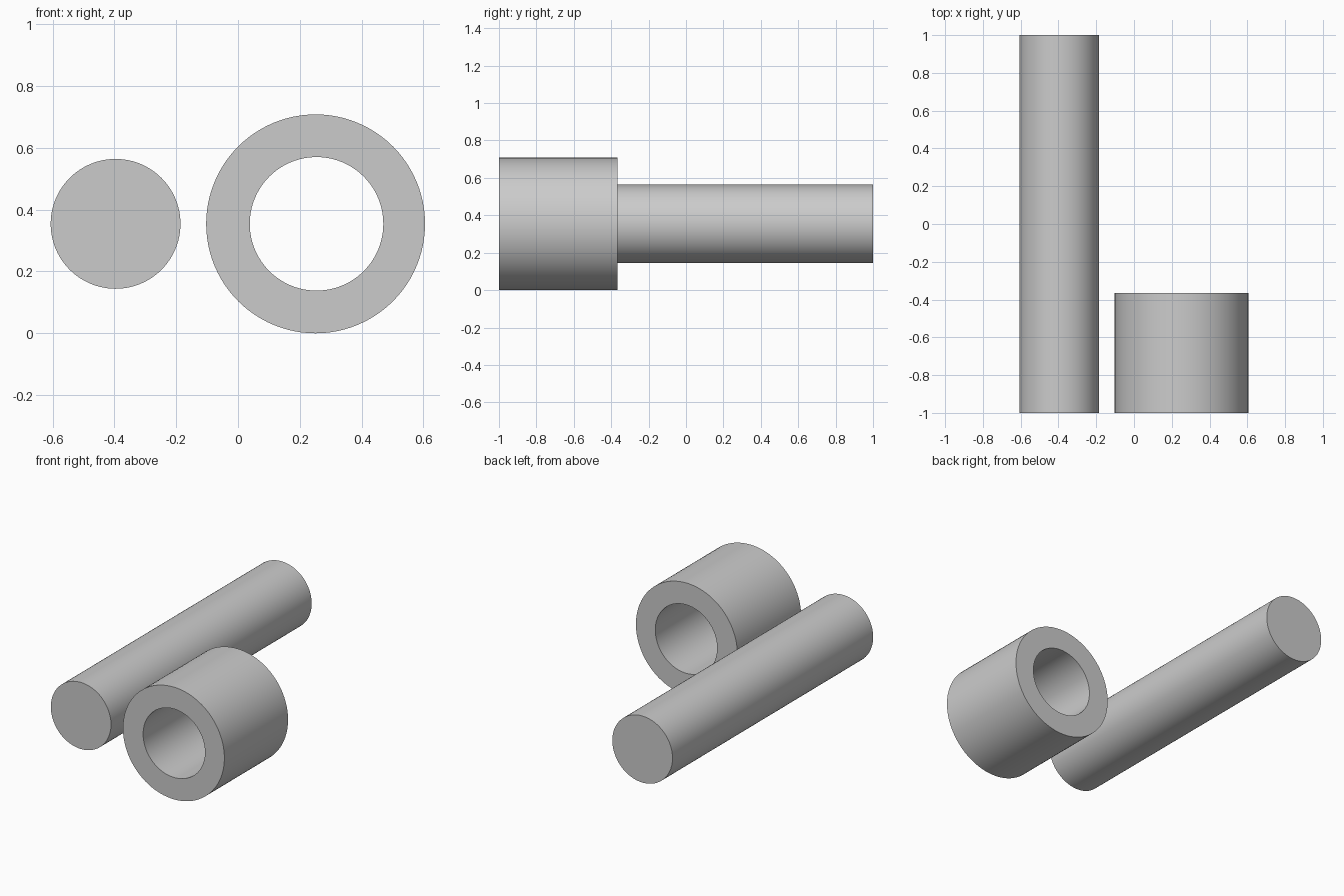
import bpy, bmesh, math
from mathutils import Matrix

cube = bpy.data.objects.get("Cube")
if cube:
    bpy.data.objects.remove(cube, do_unlink=True)

SEGMENTS = 96
AXIS_Z = 0.354

grey = bpy.data.materials.new("plain grey")
grey.use_nodes = True
colour = (0.6, 0.6, 0.6, 1)
grey.diffuse_color = colour
grey.node_tree.nodes["Principled BSDF"].inputs["Base Color"].default_value = colour


def circle(bm, x, y, radius):
    """Ring of vertices around an axis that runs front to back."""
    place = Matrix.Translation((x, y, AXIS_Z)) @ Matrix.Rotation(math.pi / 2, 4, "X")
    return bmesh.ops.create_circle(bm, segments=SEGMENTS, radius=radius, matrix=place)["verts"]


def bridge(bm, a, b):
    for i in range(SEGMENTS):
        j = (i + 1) % SEGMENTS
        bm.faces.new((a[i], a[j], b[j], b[i]))


def finish(name, bm):
    bmesh.ops.recalc_face_normals(bm, faces=bm.faces)
    mesh = bpy.data.meshes.new(name)
    bm.to_mesh(mesh)
    bm.free()
    mesh.materials.append(grey)
    obj = bpy.data.objects.new(name, mesh)
    bpy.context.collection.objects.link(obj)
    bpy.ops.object.select_all(action="DESELECT")
    obj.select_set(True)
    bpy.context.view_layer.objects.active = obj
    bpy.ops.object.shade_smooth_by_angle(angle=math.radians(30))


# Long solid rod
bm = bmesh.new()
front, back = (circle(bm, -0.396, y, 0.21) for y in (-1, 1))
bridge(bm, front, back)
bm.faces.new(front)
bm.faces.new(back)
finish("rod", bm)

# Short thick-walled sleeve: outer wall, back rim, bore, front rim
bm = bmesh.new()
loops = [circle(bm, x, y, r) for x, y, r in (
    (0.251, -1, 0.354), (0.251, -0.365, 0.354),
    (0.254, -0.365, 0.216), (0.254, -1, 0.216))]
for a, b in zip(loops, loops[1:] + loops[:1]):
    bridge(bm, a, b)
finish("sleeve", bm)
